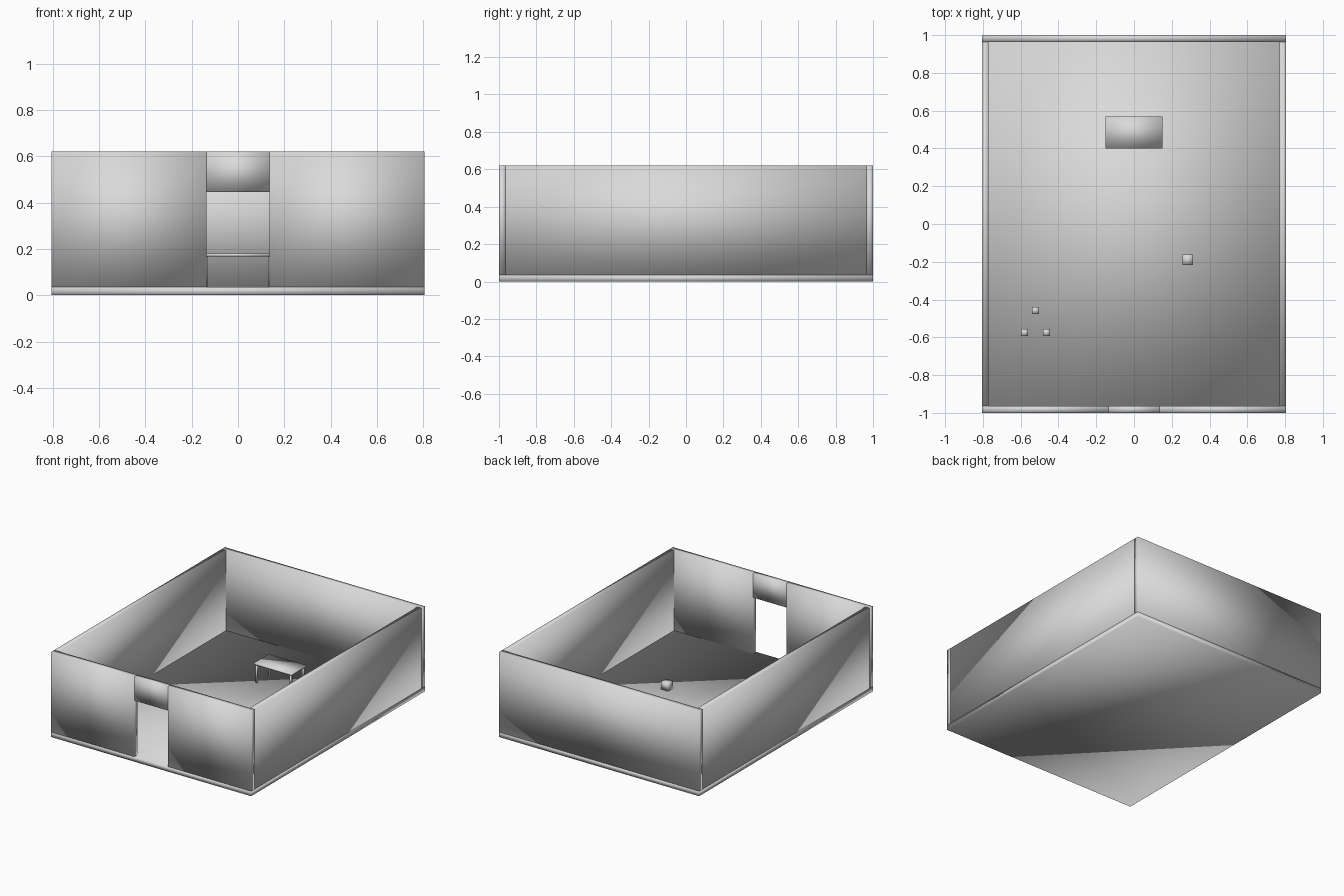
import bpy

if "Cube" in bpy.data.objects:
    bpy.data.objects.remove(bpy.data.objects["Cube"])

grey = bpy.data.materials.new("light_grey")
grey.diffuse_color = (0.7, 0.7, 0.7, 1)
grey.use_nodes = True
grey.node_tree.nodes["Principled BSDF"].inputs["Base Color"].default_value = grey.diffuse_color


def box(name, x0, x1, y0, y1, z0, z1):
    """Smooth-shaded box between two corners."""
    bpy.ops.mesh.primitive_cube_add(
        size=1, location=((x0 + x1) / 2, (y0 + y1) / 2, (z0 + z1) / 2))
    ob = bpy.context.object
    ob.name = name
    ob.scale = (x1 - x0, y1 - y0, z1 - z0)
    bpy.ops.object.transform_apply(location=False, rotation=False, scale=True)
    bpy.ops.object.shade_smooth()
    ob.data.materials.append(grey)
    return ob


W, L, T, H = 0.806, 1.0, 0.036, 0.62   # half width, half length, thickness, height
DOOR, LINTEL = 0.135, 0.445            # door half width and head height

# Floor slab
box("floor", -W, W, -L, L, 0, T)

# Walls
box("back_wall", -W, W, L - T, L, T, H)
box("left_wall", -W, -W + T, -L + T, L - T, T, H)
box("right_wall", W - T, W, -L + T, L - T, T, H)
box("front_wall_left", -W, -DOOR, -L, -L + T, T, H)
box("front_wall_right", DOOR, W, -L, -L + T, T, H)
box("door_lintel", -DOOR, DOOR, -L, -L + T, LINTEL, H)

# Table with four thin legs
TX, Y0, Y1, TZ = 0.151, 0.40, 0.57, 0.168
box("table_top", -TX, TX, Y0, Y1, TZ, 0.18)
R, INSET = 0.006, 0.013
for side, x in (("left", -TX + INSET), ("right", TX - INSET)):
    for end, y in (("front", Y0 + INSET), ("back", Y1 - INSET)):
        box(f"table_leg_{end}_{side}", x - R, x + R, y - R, y + R, T, TZ)

# Loose blocks on the floor
blocks = [("large_block", 0.285, -0.19, 0.056),
          ("small_block_1", -0.522, -0.458, 0.037),
          ("small_block_2", -0.58, -0.575, 0.037),
          ("small_block_3", -0.464, -0.575, 0.037)]
for name, x, y, s in blocks:
    box(name, x - s / 2, x + s / 2, y - s / 2, y + s / 2, T, T + s)
